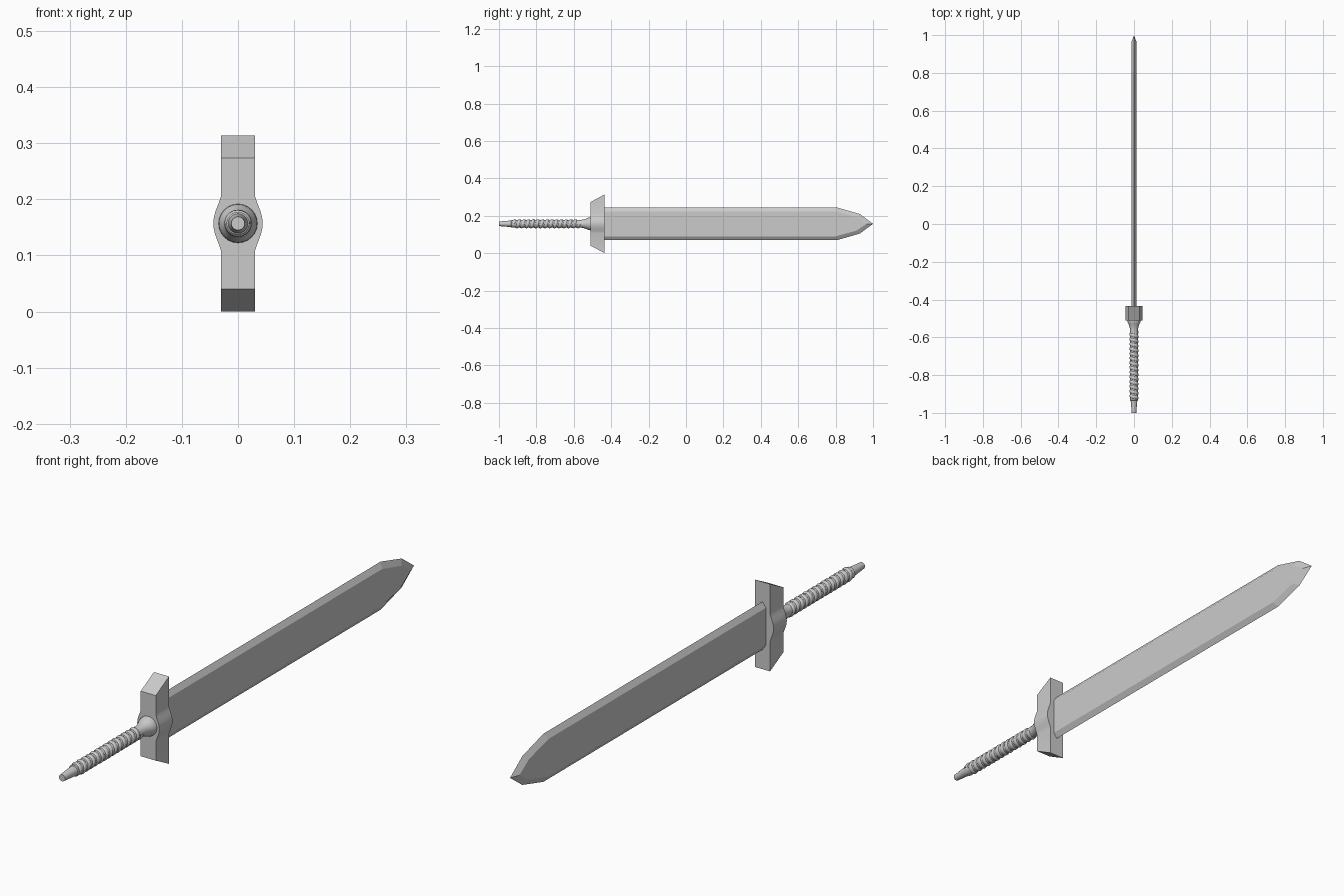
import bpy, bmesh, math

if "Cube" in bpy.data.objects:
    bpy.data.objects.remove(bpy.data.objects["Cube"])

ZC = 0.157  # height of the sword's long axis


def make(name, verts, faces, smooth=False):
    me = bpy.data.meshes.new(name)
    bm = bmesh.new()
    vs = [bm.verts.new((x, y, z + ZC)) for x, y, z in verts]
    for f in faces:
        bm.faces.new([vs[i] for i in f])
    bmesh.ops.recalc_face_normals(bm, faces=bm.faces)
    bm.to_mesh(me)
    bm.free()
    ob = bpy.data.objects.new(name, me)
    bpy.context.collection.objects.link(ob)
    if smooth:
        bpy.ops.object.select_all(action='DESELECT')
        bpy.context.view_layer.objects.active = ob
        ob.select_set(True)
        bpy.ops.object.shade_smooth_by_angle(angle=math.radians(35))
    return ob


def mirrored(half):
    # closed outline from a half profile of (y, z) whose last point is on the axis
    return half + [(y, -z) for y, z in reversed(half[:-1])]


# Blade: sharp outer outline, bevelled to a flat on each side
outer = mirrored([(-0.45, 0.0865), (0.81, 0.0865), (0.93, 0.052), (1.0, 0)])
inner = mirrored([(-0.45, 0.067), (0.80, 0.067), (0.91, 0.037), (0.965, 0)])
n = len(outer)
verts = [(0, y, z) for y, z in outer]
faces = []
for k, x in enumerate((0.013, -0.013)):
    verts += [(x, y, z) for y, z in inner]
    o = n * (k + 1)
    faces.append([o + i for i in range(n)])
    faces += [(i, i + 1, o + i + 1, o + i) for i in range(n - 1)]
faces.append((0, n, 2 * n - 1, n - 1, 3 * n - 1, 2 * n))
make("blade", verts, faces)

# Guard: bar with a swollen middle, ends slanted towards the grip
side = [(0.03, None), (0.03, 0.05)]
for i in range(1, 10):
    t = i / 10
    z = 0.05 * (1 - 2 * t)
    side.append((0.03 + 0.014 * math.sin(math.pi * t) ** 1.3, z))
side += [(0.03, -0.05), (0.03, None)]
verts = []
for y, end in ((-0.51, 0.117), (-0.435, 0.157)):
    right = [(x, y, z if z is not None else (end if i == 0 else -end))
             for i, (x, z) in enumerate(side)]
    verts += right + [(-x, yy, z) for x, yy, z in reversed(right)]
m = len(verts) // 2
faces = [list(range(m)), list(range(m, 2 * m))]
faces += [(i, (i + 1) % m, m + (i + 1) % m, m + i) for i in range(m)]
make("guard", verts, faces, True)

# Grip core: turned profile from tapered pommel to flared collar
prof = [(-1.0, 0.012), (-0.935, 0.0175), (-0.933, 0.0205), (-0.575, 0.0205),
        (-0.56, 0.021), (-0.545, 0.0235), (-0.53, 0.029), (-0.52, 0.034), (-0.505, 0.035)]
S = 24
verts = [(r * math.cos(2 * math.pi * i / S), y, r * math.sin(2 * math.pi * i / S))
         for y, r in prof for i in range(S)]
faces = [list(range(S)), list(range(len(verts) - S, len(verts)))]
for j in range(len(prof) - 1):
    for i in range(S):
        k = (i + 1) % S
        faces.append((j * S + i, j * S + k, (j + 1) * S + k, (j + 1) * S + i))
make("grip_core", verts, faces, True)

# Grip wrap: cord wound around the core
turns, steps = 14, 20
cu = bpy.data.curves.new("grip_wrap", 'CURVE')
cu.dimensions = '3D'
cu.bevel_depth = 0.012
cu.bevel_resolution = 3
cu.use_fill_caps = True
sp = cu.splines.new('POLY')
sp.points.add(turns * steps)
for i, p in enumerate(sp.points):
    a = 2 * math.pi * i / steps
    p.co = (0.0125 * math.cos(a), -0.922 + 0.35 * i / (turns * steps),
            ZC + 0.0125 * math.sin(a), 1)
bpy.context.collection.objects.link(bpy.data.objects.new("grip_wrap", cu))
